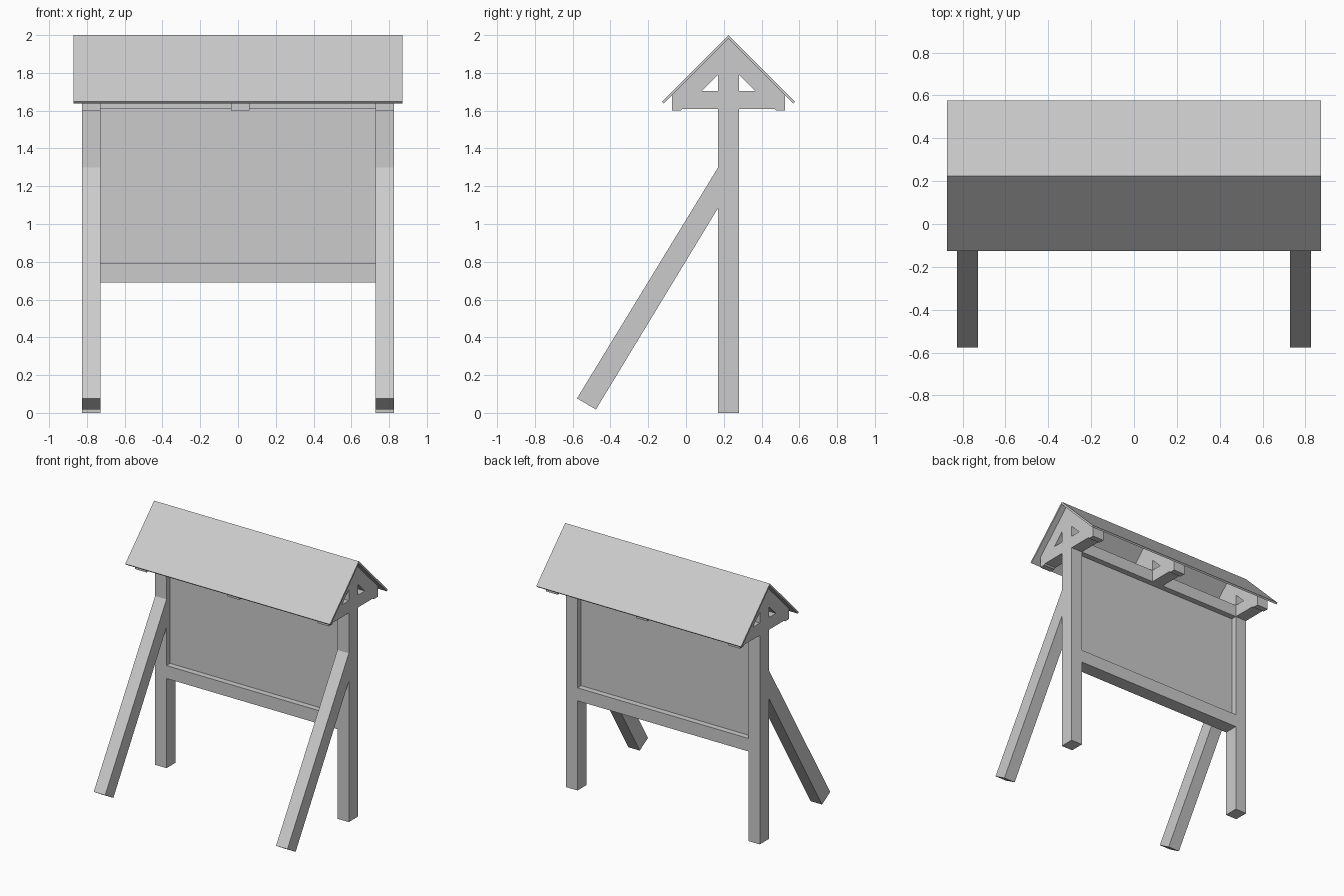
import bpy, bmesh
from mathutils import Matrix

if "Cube" in bpy.data.objects:
    bpy.data.objects.remove(bpy.data.objects["Cube"])

# local (x, y, z) -> world (y, z, x): profiles are drawn in the side view
SIDE = Matrix(((0, 0, 1), (1, 0, 0), (0, 1, 0)))


def extrude_profile(name, loops, x0, x1):
    """Extrude side-view (y, z) loops from x0 to x1; extra loops are holes."""
    cu = bpy.data.curves.new(name + "_profile", 'CURVE')
    cu.dimensions = '2D'
    cu.fill_mode = 'BOTH'
    cu.extrude = (x1 - x0) / 2
    for pts in loops:
        sp = cu.splines.new('POLY')
        sp.points.add(len(pts) - 1)
        for p, (y, z) in zip(sp.points, pts):
            p.co = (y, z, 0, 1)
        sp.use_cyclic_u = True
    tmp = bpy.data.objects.new(name + "_tmp", cu)
    bpy.context.collection.objects.link(tmp)
    dg = bpy.context.evaluated_depsgraph_get()
    me = bpy.data.meshes.new_from_object(tmp.evaluated_get(dg))
    bpy.data.objects.remove(tmp)
    bpy.data.curves.remove(cu)
    bm = bmesh.new()
    bm.from_mesh(me)
    bmesh.ops.remove_doubles(bm, verts=bm.verts, dist=1e-4)
    bmesh.ops.transform(bm, matrix=Matrix.Translation(((x0 + x1) / 2, 0, 0)) @ SIDE.to_4x4(),
                        verts=bm.verts)
    bmesh.ops.recalc_face_normals(bm, faces=bm.faces)
    for f in bm.faces:
        f.smooth = False
    bm.to_mesh(me)
    bm.free()
    me.name = name
    ob = bpy.data.objects.new(name, me)
    bpy.context.collection.objects.link(ob)
    return ob


def rect(y0, y1, z0, z1):
    return [(y0, z0), (y1, z0), (y1, z1), (y0, z1)]


C = 0.225                # y of the ridge and post centre line
F, B = C - 0.055, C + 0.055
XI, XO = 0.728, 0.825    # inner and outer post faces


def mirrored(pts):
    """Complete a half profile (offsets from the centre line)."""
    return [(C + d, z) for d, z in pts] + [(C - d, z) for d, z in reversed(pts) if d > 0]


# gable truss with two triangular openings
truss = [mirrored([(0, 1.61), (0.243, 1.61), (0.253, 1.60), (0.298, 1.60),
                   (0.298, 1.682), (0, 1.98)])]
for s in (-1, 1):
    truss.append([(C + s * 0.055, 1.705), (C + s * 0.14, 1.705), (C + s * 0.055, 1.79)])

brace = [(F, 1.30), (F, 1.085), (-0.477, 0.018), (-0.577, 0.077)]

# posts, braces and end trusses
for side, x0, x1 in (("left", -XO, -XI), ("right", XI, XO)):
    extrude_profile(side + "_post", [rect(F, B, 0, 1.61)], x0, x1)
    extrude_profile(side + "_brace", [brace], x0, x1)
    extrude_profile(side + "_truss", truss, x0, x1)
extrude_profile("middle_truss", truss, -0.037, 0.06)

# rails and the display panel between the posts
extrude_profile("bottom_rail", [rect(F, B, 0.69, 0.79)], -XI, XI)
extrude_profile("top_rail", [rect(F, B, 1.61, 1.704)], -XI, XI)
extrude_profile("display_panel", [rect(C - 0.01, C + 0.01, 0.79, 1.61)], -XI, XI)

# pitched roof sheet
roof = [(C, 2.0), (C + 0.352, 1.648), (C + 0.342, 1.638), (C, 1.98),
        (C - 0.342, 1.638), (C - 0.352, 1.648)]
extrude_profile("roof", [roof], -0.872, 0.872)
